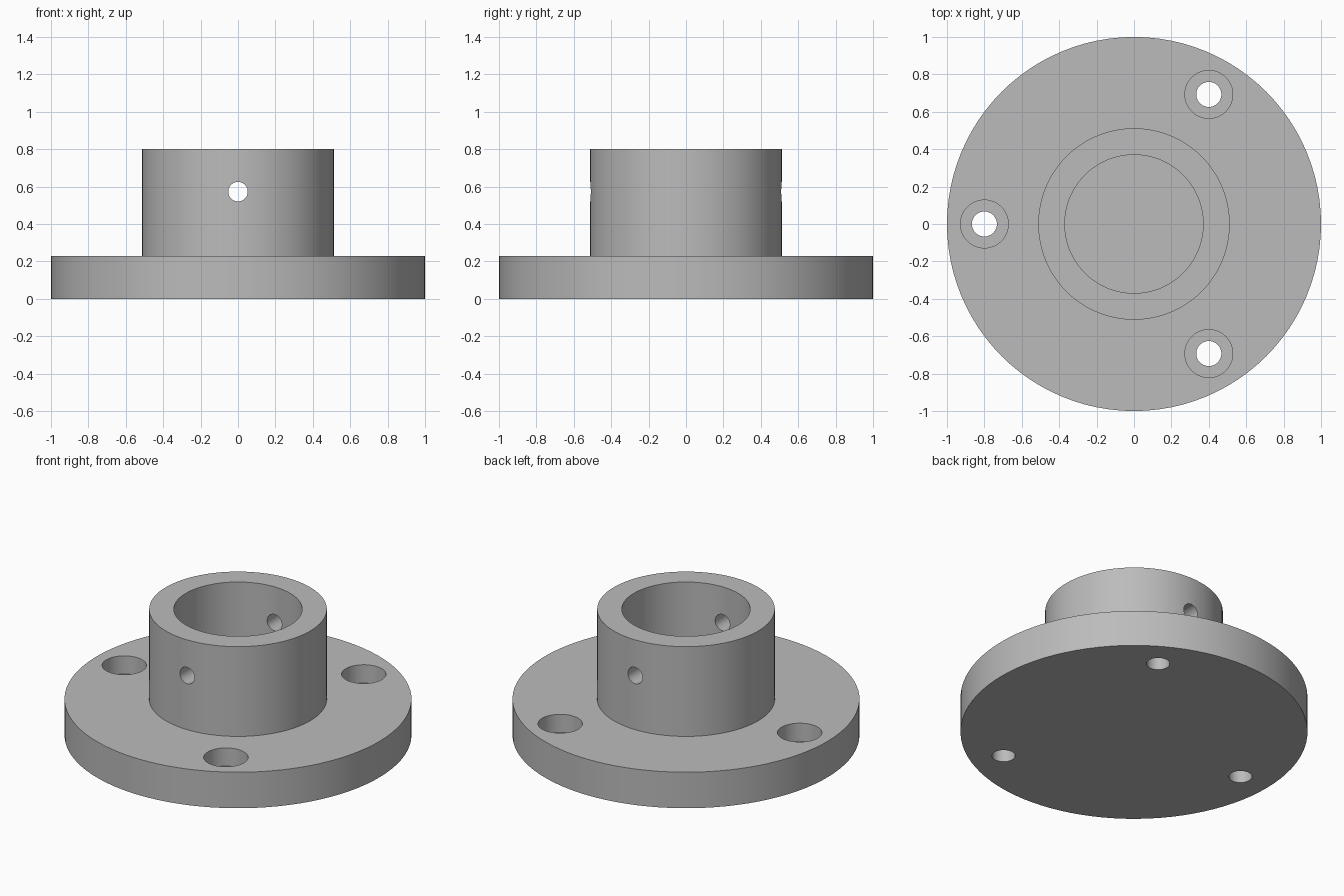
import bpy
import bmesh
from math import radians, cos, sin, pi
from mathutils import Matrix, Vector

default = bpy.data.objects.get("Cube")
if default:
    bpy.data.objects.remove(default, do_unlink=True)

SEGMENTS = 96
FLANGE_TOP = 0.229
HUB_TOP = 0.8

grey = bpy.data.materials.new("plain grey")
grey.use_nodes = True
colour = (0.5, 0.5, 0.5, 1)
grey.diffuse_color = colour
grey.node_tree.nodes["Principled BSDF"].inputs["Base Color"].default_value = colour


def link_mesh(name, bm):
    bmesh.ops.recalc_face_normals(bm, faces=bm.faces)
    mesh = bpy.data.meshes.new(name)
    bm.to_mesh(mesh)
    bm.free()
    mesh.materials.append(grey)
    obj = bpy.data.objects.new(name, mesh)
    bpy.context.collection.objects.link(obj)
    return obj


def revolve(name, profile, sides, matrix=Matrix()):
    """Closed solid of revolution; the profile starts and ends on the axis."""
    bm = bmesh.new()
    rings = []
    for r, z in profile:
        rings.append([bm.verts.new((r * cos(2 * pi * i / sides),
                                    r * sin(2 * pi * i / sides), z))
                      for i in range(sides)])
    for low, high in zip(rings, rings[1:]):
        for i in range(sides):
            j = (i + 1) % sides
            bm.faces.new((low[i], low[j], high[j], high[i]))
    bm.faces.new(rings[0])
    bm.faces.new(rings[-1])
    bm.transform(matrix)
    return link_mesh(name, bm)


def cut(target, cutter):
    cutter.hide_render = True
    mod = target.modifiers.new("cut", "BOOLEAN")
    mod.object = cutter
    mod.operation = "DIFFERENCE"
    mod.solver = "EXACT"
    bpy.context.view_layer.objects.active = target
    bpy.ops.object.modifier_apply(modifier=mod.name)
    bpy.data.objects.remove(cutter, do_unlink=True)


# Flange and hub with a blind bore
body = revolve("flanged_hub", [
    (1.0, 0), (1.0, FLANGE_TOP), (0.512, FLANGE_TOP), (0.512, HUB_TOP),
    (0.37, HUB_TOP), (0.37, FLANGE_TOP)], SEGMENTS)

# Three counterbored screw holes
for angle in (60, 180, 300):
    a = radians(angle)
    place = Matrix.Translation(Vector((0.8 * cos(a), 0.8 * sin(a), 0)))
    cut(body, revolve("screw_hole_cutter", [
        (0.067, -0.1), (0.067, 0.114), (0.128, 0.114), (0.128, 0.4)], 48, place))

# Cross hole through the hub, front to back
across = Matrix.Translation((0, 0, 0.573)) @ Matrix.Rotation(radians(90), 4, "X")
cut(body, revolve("pin_hole_cutter", [(0.052, -0.7), (0.052, 0.7)], 48, across))

# Smooth round walls, crisp rims
bpy.ops.object.select_all(action="DESELECT")
body.select_set(True)
bpy.context.view_layer.objects.active = body
bpy.ops.object.shade_smooth_by_angle(angle=radians(30))
